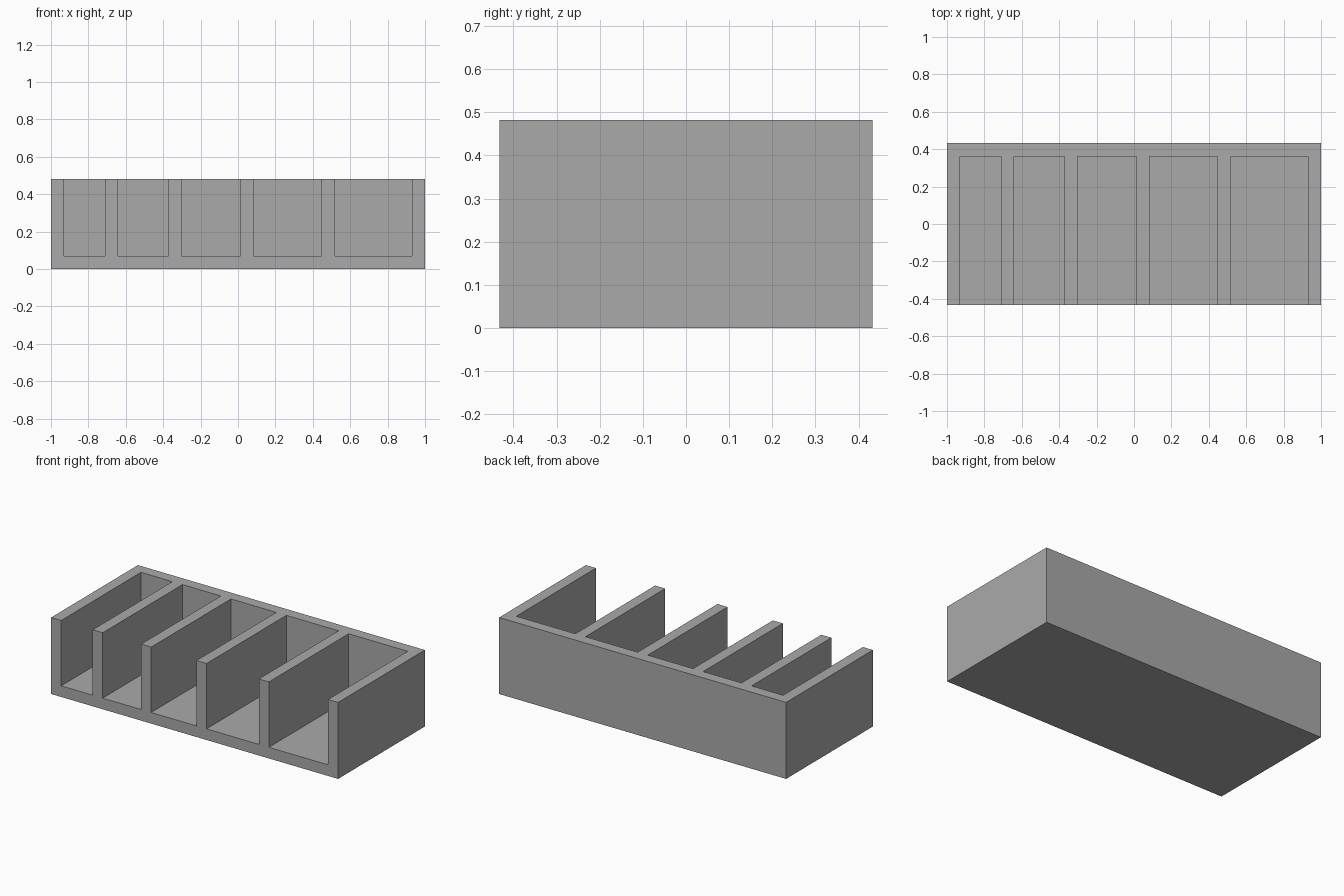
import bpy
import bmesh
from mathutils import Matrix, Vector

if "Cube" in bpy.data.objects:
    bpy.data.objects.remove(bpy.data.objects["Cube"], do_unlink=True)

WIDTH, DEPTH, HEIGHT = 2.0, 0.864, 0.482
WALL = 0.07
FIRST_SLOT, SLOT_STEP, SLOTS = 0.2195, 0.04825, 5
OVERSHOOT = 0.1

grey = bpy.data.materials.new("plain grey")
grey.use_nodes = True
colour = (0.4, 0.4, 0.4, 1)
grey.diffuse_color = colour
grey.node_tree.nodes["Principled BSDF"].inputs["Base Color"].default_value = colour


def add_box(bm, low, high):
    low, high = Vector(low), Vector(high)
    matrix = Matrix.Translation((low + high) / 2) @ Matrix.Diagonal((*(high - low), 1))
    bmesh.ops.create_cube(bm, size=1, matrix=matrix)


def make_object(name, bm):
    mesh = bpy.data.meshes.new(name)
    bm.to_mesh(mesh)
    bm.free()
    mesh.materials.append(grey)
    obj = bpy.data.objects.new(name, mesh)
    bpy.context.collection.objects.link(obj)
    return obj


# Solid block
bm = bmesh.new()
add_box(bm, (-WIDTH / 2, -DEPTH / 2, 0), (WIDTH / 2, DEPTH / 2, HEIGHT))
organizer = make_object("slotted_organizer", bm)

# Slots that widen from right to left, open at the front and top
bm = bmesh.new()
x = -WIDTH / 2 + WALL
for i in range(SLOTS):
    slot = FIRST_SLOT + i * SLOT_STEP
    add_box(bm, (x, -DEPTH / 2 - OVERSHOOT, WALL),
            (x + slot, DEPTH / 2 - WALL, HEIGHT + OVERSHOOT))
    x += slot + WALL
cutter = make_object("slot_cutter", bm)
cutter.hide_render = True

# Cut the slots and drop the cutter
cut = organizer.modifiers.new("slots", "BOOLEAN")
cut.operation = "DIFFERENCE"
cut.solver = "EXACT"
cut.object = cutter
bpy.context.view_layer.objects.active = organizer
bpy.ops.object.modifier_apply(modifier=cut.name)
bpy.data.objects.remove(cutter, do_unlink=True)
